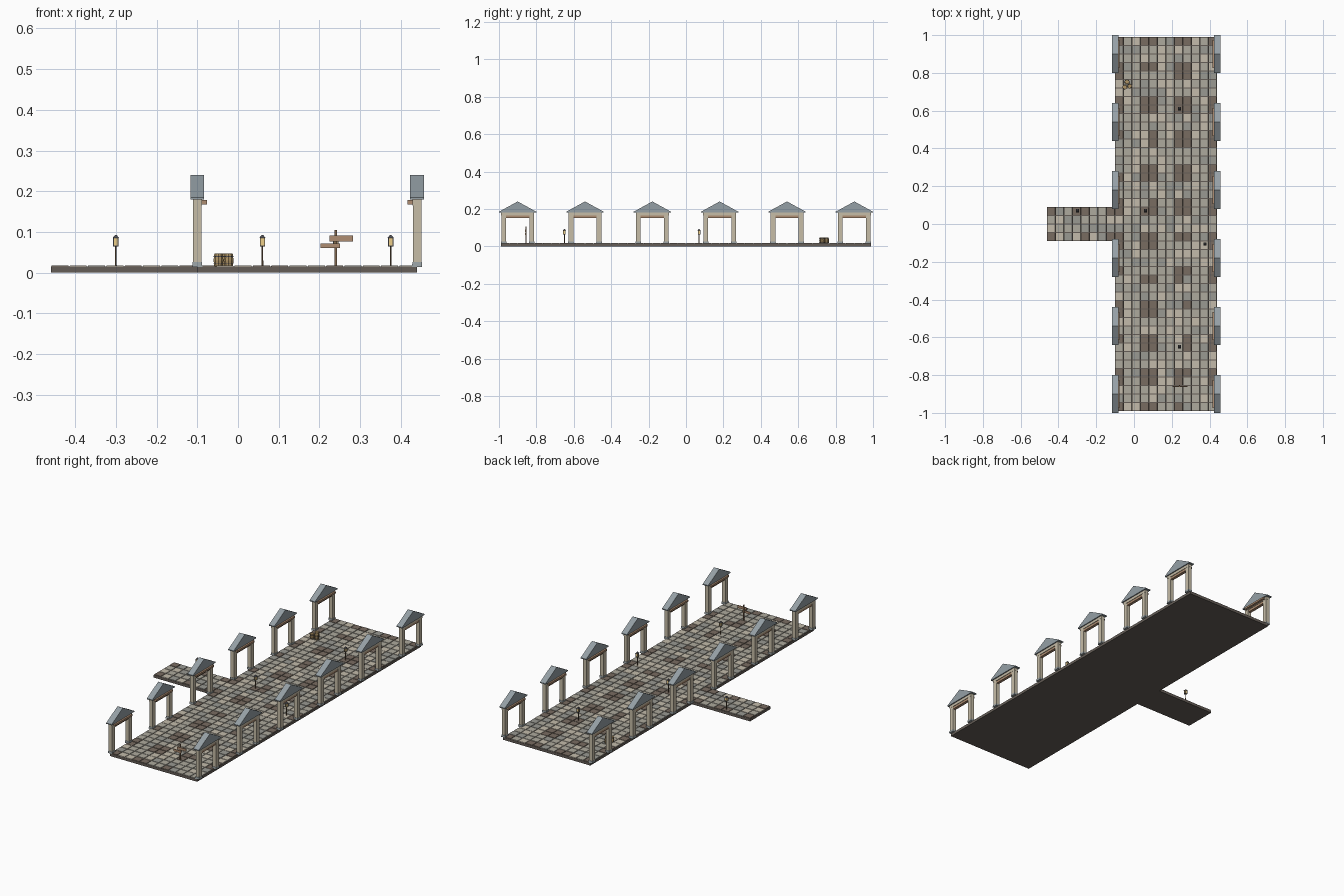
import bpy, bmesh, math, random
from mathutils import Matrix, Vector

if "Cube" in bpy.data.objects:
    bpy.data.objects.remove(bpy.data.objects["Cube"])

random.seed(4)
M = 0.18            # paving module
TOP = 0.018         # walking surface

COLORS = {
    "stone_light": (0.55, 0.50, 0.41, 1), "stone_mid": (0.42, 0.40, 0.34, 1),
    "stone_grey": (0.32, 0.32, 0.29, 1), "stone_brown": (0.19, 0.15, 0.12, 1),
    "base": (0.13, 0.11, 0.095, 1), "pillar": (0.57, 0.51, 0.39, 1),
    "plinth": (0.33, 0.37, 0.38, 1), "wood": (0.43, 0.27, 0.17, 1),
    "dark_wood": (0.22, 0.14, 0.08, 1), "barrel": (0.42, 0.29, 0.13, 1),
    "slate": (0.30, 0.35, 0.38, 1), "iron": (0.08, 0.08, 0.09, 1),
    "glow": (0.85, 0.62, 0.25, 1),
}
parts = {}


def part(name, color):
    return parts.setdefault(name, (bmesh.new(), color))[0]


def box(bm, x0, x1, y0, y1, z0, z1, inset=0.0):
    """Box, with an optional inset of the top face."""
    vs = bmesh.ops.create_cube(bm, size=1)["verts"]
    for v in vs:
        up = v.co.z > 0
        i = inset if up else 0
        v.co = Vector((x1 - i if v.co.x > 0 else x0 + i,
                       y1 - i if v.co.y > 0 else y0 + i, z1 if up else z0))


def cbox(bm, x, y, wx, wy, z0, z1, inset=0.0):
    box(bm, x - wx / 2, x + wx / 2, y - wy / 2, y + wy / 2, z0, z1, inset)


def cone(bm, x, y, r0, r1, z0, z1, n, turn=0.0):
    bmesh.ops.create_cone(
        bm, cap_ends=True, segments=n, radius1=r0, radius2=r1, depth=z1 - z0,
        matrix=Matrix.Translation((x, y, (z0 + z1) / 2)) @ Matrix.Rotation(turn, 4, 'Z'))


# Paving modules: a dark bed with a 4 x 4 set of cobbles
modules = [(-0.10 + M * i, -0.99 + M * j) for i in range(3) for j in range(11)]
modules += [(-0.46 + M * i, -0.09) for i in range(2)]
for mx, my in modules:
    box(part("paving_bed", "base"), mx, mx + M, my, my + M, 0, 0.0145)
    p = M / 4
    for i in range(4):
        for j in range(4):
            corner = i in (0, 3) and j in (0, 3)
            if corner and random.random() < 0.75:
                c = "stone_brown"
            else:
                c = random.choice(("stone_light", "stone_mid", "stone_mid", "stone_grey"))
            cbox(part("cobbles_" + c, c), mx + p * (i + .5), my + p * (j + .5),
                 p - 0.002, p - 0.002, 0.012, TOP - random.random() * 0.001, 0.001)


# Roofed gateways along both edges; s points towards the street
def gateway(x, y, s):
    for k in (-1, 1):
        py = y + k * 0.075
        cbox(part("pillar_plinths", "plinth"), x, py, 0.025, 0.031, 0.014, 0.026, 0.001)
        cbox(part("pillars", "pillar"), x, py, 0.021, 0.025, 0.024, 0.168)
    cbox(part("lintels", "pillar"), x, y, 0.022, 0.176, 0.165, 0.181)
    cbox(part("wood_beams", "wood"), x + s * 0.008, y, 0.032, 0.15, 0.168, 0.178)
    cbox(part("under_beams", "wood"), x, y, 0.016, 0.125, 0.152, 0.166)
    bm = part("gable_roofs", "slate")
    prof = [(-0.1, 0.18), (0.1, 0.18), (0.1, 0.185), (0, 0.24), (-0.1, 0.185)]
    f = bm.faces.new([bm.verts.new((x - 0.017, y + a, z)) for a, z in prof])
    ext = bmesh.ops.extrude_face_region(bm, geom=[f], use_keep_orig=True)
    for v in ext["geom"]:
        if isinstance(v, bmesh.types.BMVert):
            v.co.x += 0.034


for j in range(6):
    gateway(-0.10, -0.90 + 0.36 * j, 1)
    gateway(0.44, -0.90 + 0.36 * j, -1)

# Street lamps
for x, y in ((-0.30, 0.07), (0.06, 0.07), (0.24, 0.61), (0.375, -0.105), (0.24, -0.65)):
    cone(part("lamp_posts", "dark_wood"), x, y, 0.0025, 0.002, 0.014, 0.066, 6)
    cbox(part("lantern_frames", "iron"), x, y, 0.013, 0.013, 0.064, 0.067)
    cbox(part("lantern_glass", "glow"), x, y, 0.010, 0.010, 0.067, 0.085)
    for a in (-1, 1):
        for b in (-1, 1):
            cbox(part("lantern_frames", "iron"), x + a * 0.0055, y + b * 0.0055,
                 0.002, 0.002, 0.067, 0.085)
    cone(part("lantern_caps", "iron"), x, y, 0.0115, 0.002, 0.085, 0.093, 4, math.pi / 4)

# Signpost
cbox(part("sign_post", "dark_wood"), 0.24, -0.855, 0.006, 0.006, 0.014, 0.105)
box(part("sign_boards", "wood"), 0.225, 0.282, -0.862, -0.857, 0.077, 0.091)
box(part("sign_boards", "wood"), 0.203, 0.250, -0.862, -0.857, 0.060, 0.072)

# Barrels
for x, y in ((-0.048, 0.725), (-0.023, 0.73), (-0.037, 0.752)):
    zs, rs = (0.014, 0.030, 0.047), (0.0105, 0.0128, 0.0105)
    for k in range(2):
        cone(part("barrels", "barrel"), x, y, rs[k], rs[k + 1], zs[k], zs[k + 1], 10)
    for z in (0.022, 0.040):
        cone(part("barrel_hoops", "iron"), x, y, 0.0126, 0.0126, z - 0.001, z + 0.001, 10)

# Turn every part into an object
mats = {}
for n, c in COLORS.items():
    mats[n] = bpy.data.materials.new(n)
    mats[n].diffuse_color = c
for name, (bm, color) in parts.items():
    bmesh.ops.recalc_face_normals(bm, faces=bm.faces)
    me = bpy.data.meshes.new(name)
    bm.to_mesh(me)
    bm.free()
    me.materials.append(mats[color])
    bpy.context.collection.objects.link(bpy.data.objects.new(name, me))

for m in bpy.data.materials:
    if m.users and not m.is_grease_pencil:
        m.use_nodes = True
        m.node_tree.nodes["Principled BSDF"].inputs["Base Color"].default_value = m.diffuse_color
